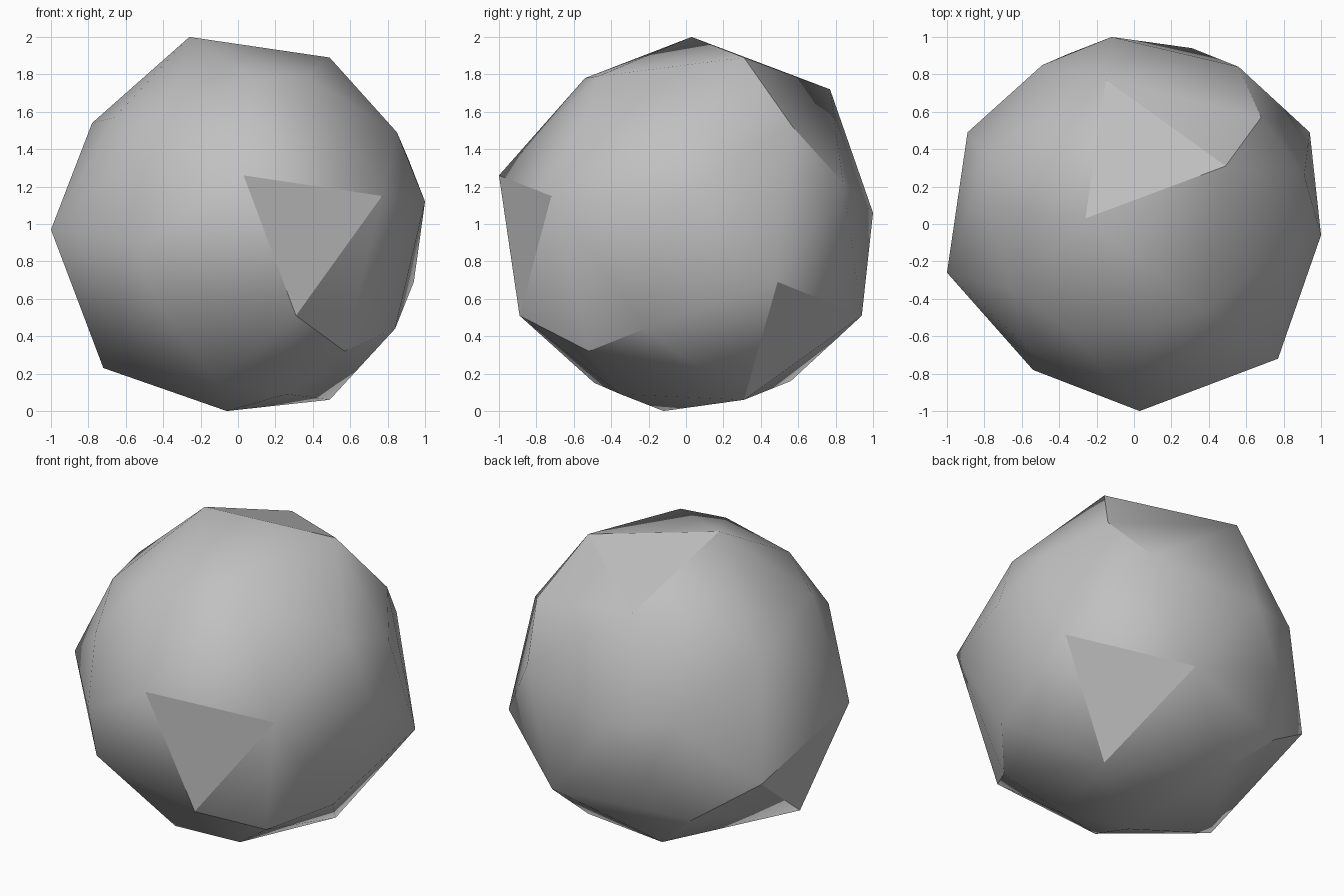
import bpy, bmesh, math
from mathutils import Vector

if "Cube" in bpy.data.objects:
    bpy.data.objects.remove(bpy.data.objects["Cube"])

# Corner seeds of the faceted boulder, relative to its centre
SEEDS = [
    (-0.26, 0.03, 1.00), (1.00, -0.06, 0.12), (0.77, -0.72, 0.15),
    (0.49, 0.31, 0.89), (0.49, 0.31, -0.94), (0.85, -0.11, 0.49),
    (0.84, -0.22, -0.56), (0.09, -0.54, 0.78), (0.91, 0.26, 0.35),
    (0.68, 0.57, 0.52), (0.37, -0.47, 0.79), (-0.35, -0.57, 0.66),
]


def turn(p):
    """One third of a turn about the boulder's diagonal axis."""
    return Vector((p.y, -p.z, -p.x))


# Three-fold repeat of the seeds, wrapped in a convex skin
bm = bmesh.new()
for seed in SEEDS:
    p = Vector(seed)
    for _ in range(3):
        bm.verts.new(p + Vector((0, 0, 1)))
        p = turn(p)
hull = bmesh.ops.convex_hull(bm, input=bm.verts[:])
loose = [v for v in bm.verts if not v.link_faces]
bmesh.ops.delete(bm, geom=loose, context='VERTS')
bmesh.ops.recalc_face_normals(bm, faces=bm.faces[:])

mesh = bpy.data.meshes.new("boulder")
bm.to_mesh(mesh)
bm.free()
boulder = bpy.data.objects.new("boulder", mesh)
bpy.context.collection.objects.link(boulder)

# Plain stone grey
grey = bpy.data.materials.new("stone grey")
grey.diffuse_color = (0.53, 0.53, 0.53, 1)
grey.use_nodes = True
grey.node_tree.nodes["Principled BSDF"].inputs["Base Color"].default_value = grey.diffuse_color
mesh.materials.append(grey)

# Soft shading with the stronger ridges kept sharp
bpy.context.view_layer.objects.active = boulder
boulder.select_set(True)
bpy.ops.object.shade_smooth_by_angle(angle=math.radians(30))
